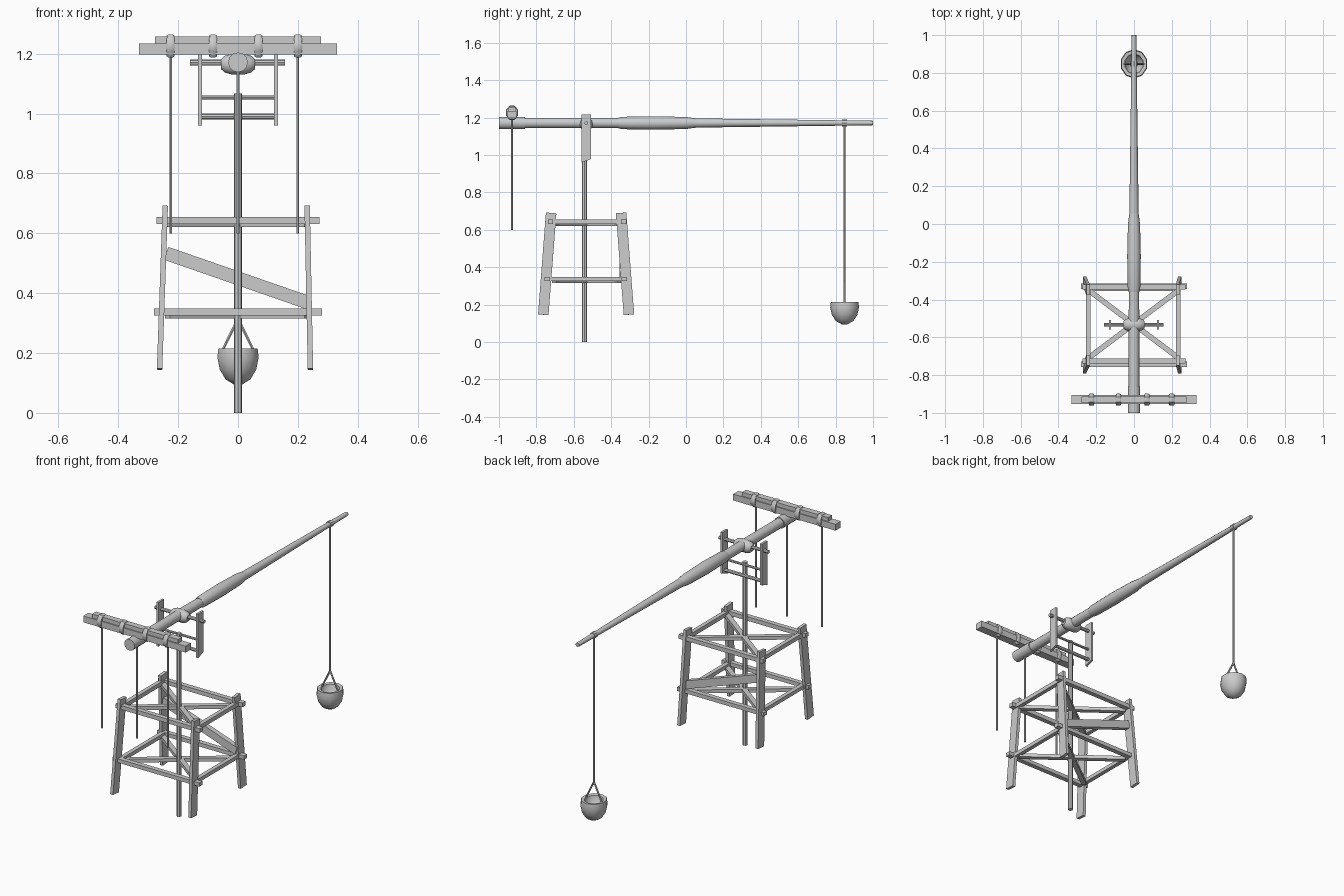
import bpy, bmesh, math
from mathutils import Vector

if "Cube" in bpy.data.objects:
    bpy.data.objects.remove(bpy.data.objects["Cube"])

grey = bpy.data.materials.new("plain_grey")
grey.diffuse_color = (0.6, 0.6, 0.6, 1)
grey.use_nodes = True
grey.node_tree.nodes["Principled BSDF"].inputs["Base Color"].default_value = grey.diffuse_color


def finish(name, bm, smooth=False):
    bmesh.ops.recalc_face_normals(bm, faces=bm.faces)
    me = bpy.data.meshes.new(name)
    bm.to_mesh(me)
    bm.free()
    ob = bpy.data.objects.new(name, me)
    bpy.context.collection.objects.link(ob)
    me.materials.append(grey)
    if smooth:
        bpy.ops.object.select_all(action='DESELECT')
        bpy.context.view_layer.objects.active = ob
        ob.select_set(True)
        bpy.ops.object.shade_smooth_by_angle(angle=math.radians(40))
    return ob


def box(name, lo, hi):
    bm = bmesh.new()
    bmesh.ops.create_cube(bm, size=1)
    for v in bm.verts:
        v.co = Vector([(a + b) / 2 + c * (b - a) for a, b, c in zip(lo, hi, v.co)])
    return finish(name, bm)


def bar(name, a, b, w, h, up=(0, 0, 1)):
    """Rectangular timber from a to b, w across and h along up."""
    a, b = Vector(a), Vector(b)
    d = (b - a).normalized()
    side = d.cross(Vector(up)).normalized()
    top = side.cross(d)
    bm = bmesh.new()
    bmesh.ops.create_cube(bm, size=1)
    for v in bm.verts:
        x, y, z = v.co
        v.co = (a + b) / 2 + d * z * (b - a).length + side * x * w + top * y * h
    return finish(name, bm)


def lathe(name, origin, axis, profile, n=12, smooth=True, phase=0.0, scale=(1, 1)):
    """Revolve (radius, distance) pairs around an axis through origin."""
    o, d = Vector(origin), Vector(axis).normalized()
    u = d.cross(Vector((1, 0, 0)) if abs(d.x) < 0.5 else Vector((0, 0, 1))).normalized()
    w = d.cross(u)
    bm = bmesh.new()
    rings = []
    for r, t in profile:
        angles = [2 * math.pi * i / n + phase for i in range(n)]
        rings.append([bm.verts.new(o + d * t + u * r * scale[0] * math.cos(q)
                                   + w * r * scale[1] * math.sin(q)) for q in angles])
    for p, q in zip(rings, rings[1:]):
        for i in range(n):
            j = (i + 1) % n
            bm.faces.new((p[i], p[j], q[j], q[i]))
    bm.faces.new(rings[0][::-1])
    bm.faces.new(rings[-1])
    return finish(name, bm, smooth)


def rod(name, a, b, r, n=8):
    d = Vector(b) - Vector(a)
    return lathe(name, a, d, [(r, 0), (r, d.length)], n)


# Long tapering throwing arm with collars
ZB = 1.171
lathe("throwing_arm", (0, 0, ZB), (0, 1, 0),
      [(0.028, -0.99), (0.028, -0.5), (0.026, -0.05), (0.012, 1.0)])
lathe("tail_collar", (0, 0, ZB), (0, 1, 0), [(0.033, -1), (0.033, -0.86)])
lathe("arm_sleeve", (0, 0, ZB), (0, 1, 0),
      [(0.028, -0.36), (0.033, -0.34), (0.036, -0.17), (0.032, 0.0), (0.024, 0.06)])

# Pivot hub, axle and hanging fork
YP = -0.533
lathe("pivot_hub", (0, YP, 1.165), (1, 0, 0),
      [(0.018, -0.056), (0.029, -0.045), (0.036, -0.022), (0.036, 0.022),
       (0.029, 0.045), (0.018, 0.056)], 10)
rod("axle", (-0.16, YP, 1.17), (0.157, YP, 1.17), 0.010)
for s in (-1, 1):
    plate = box("fork_plate", (s * 0.127 - 0.0065, -0.558, 0.96),
                (s * 0.127 + 0.0065, -0.508, 1.217))
    for v in plate.data.vertices:            # slanted foot
        if v.co.z < 1 and v.co.y > YP:
            v.co.z += 0.018
rod("fork_upper_rung", (-0.125, YP, 1.054), (0.125, YP, 1.054), 0.007)
rod("fork_lower_rung", (-0.125, YP, 0.99), (0.125, YP, 0.99), 0.010)

# Central post
rod("post", (0, -0.543, 0), (0, -0.543, 1.067), 0.014, 8)

# Crossbeam at the tail, with binding bands and pull ropes
YC = -0.93
box("crossbeam_lower", (-0.33, YC - 0.024, 1.197), (0.33, YC + 0.024, 1.234))
box("crossbeam_upper", (-0.277, YC - 0.018, 1.234), (0.277, YC + 0.018, 1.257))
for x in (-0.225, -0.083, 0.068, 0.2):
    lathe("binding_band", (x, YC, 1.2255), (1, 0, 0),
          [(0.037, -0.0135), (0.041, -0.008), (0.041, 0.008), (0.037, 0.0135)],
          8, True, math.pi / 8, (0.85, 1.0))
for x in (-0.225, 0.0, 0.2):
    rod("pull_rope", (x, YC, 0.6), (x, YC, 1.2), 0.005, 6)

# Tower legs leaning inward
for y, lean in ((-0.742, 1), (-0.326, -1)):
    for x0, x1 in ((-0.262, -0.243), (0.242, 0.231)):
        bar("tower_leg", (x0, y - lean * 0.021, 0.146), (x1, y + lean * 0.021, 0.69),
            0.018, 0.056, (0, 1, 0))

# Tower frame rails at two heights, with diagonal ties
for name, z, ys, xe, h in (("upper", 0.643, (-0.725, -0.333), 0.272, 0.024),
                           ("lower", 0.337, (-0.742, -0.33), 0.28, 0.022)):
    for y in ys:
        bar(name + "_cross_rail", (-xe, y, z), (xe, y, z), 0.028, h)
    for x in (-0.243, 0.235):
        bar(name + "_side_rail", (x, ys[0], z), (x, ys[1], z), 0.024, h)
    for s in (-1, 1):
        bar(name + "_diagonal_tie", (-0.235, -0.53 - s * 0.175, z - 0.012),
            (0.23, -0.53 + s * 0.175, z - 0.012), 0.028, 0.02)

# Slanting brace on the rear side
bar("rear_brace", (-0.24, -0.34, 0.533), (0.235, -0.34, 0.368), 0.03, 0.045)

# Rope, sling and hollow bucket at the tip
YS = 0.848
lathe("tip_knot", (0, YS, ZB), (0, 1, 0), [(0.018, -0.014), (0.018, 0.014)], 8)
rod("sling_rope", (0, YS, 0.30), (0, YS, 1.165), 0.006, 6)
for s in (-1, 1):
    rod("sling_cord", (0, YS, 0.315), (s * 0.056, YS, 0.20), 0.005, 6)
lathe("bucket", (0, YS, 0), (0, 0, 1),
      [(0.015, 0.095), (0.045, 0.112), (0.066, 0.145), (0.075, 0.185), (0.071, 0.215),
       (0.052, 0.212), (0.046, 0.175), (0.02, 0.15)], 10, True, 0, (1.03, 0.97))
